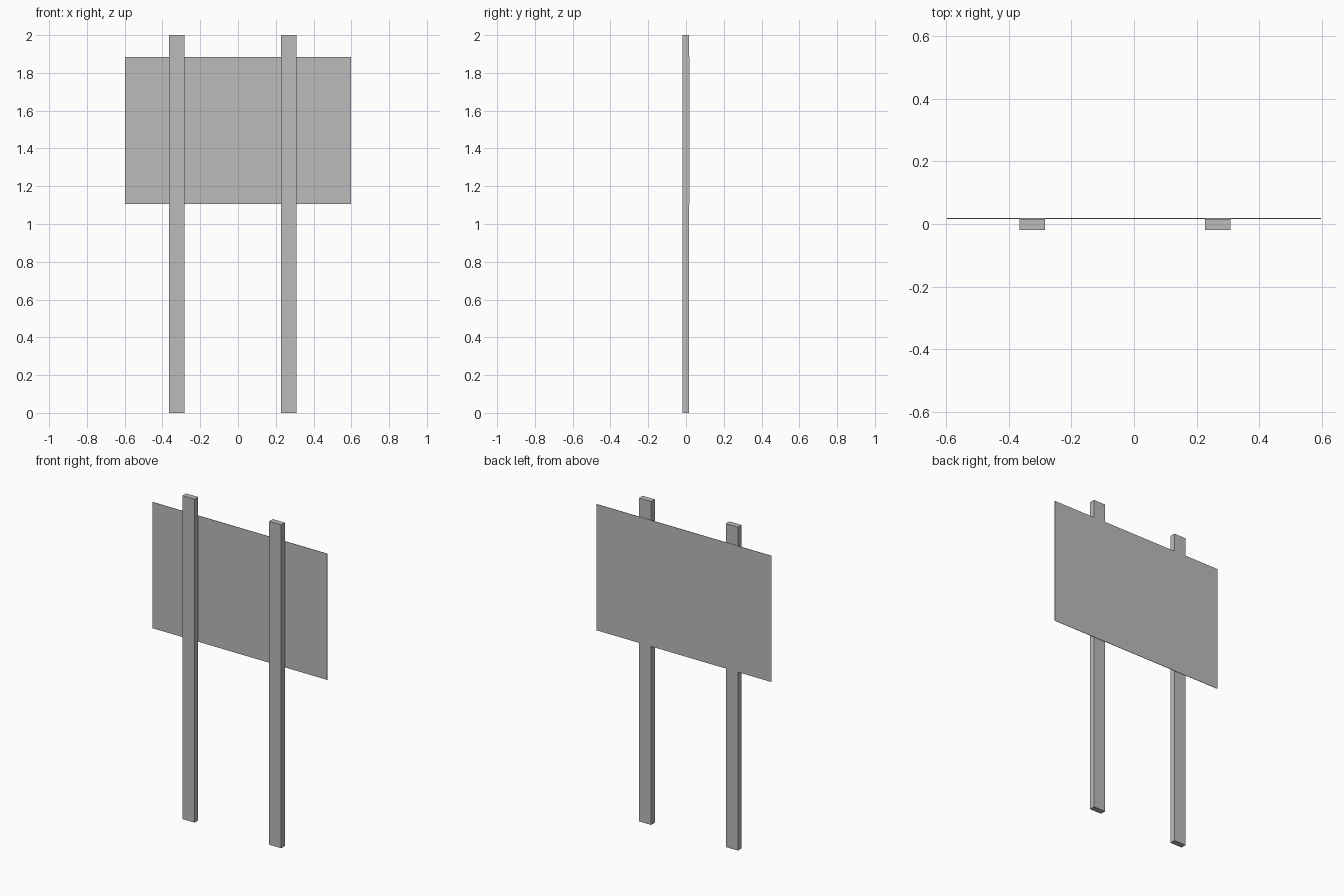
import bpy

cube = bpy.data.objects.get("Cube")
if cube:
    bpy.data.objects.remove(cube, do_unlink=True)

grey = bpy.data.materials.new("plain grey")
grey.use_nodes = True
colour = (0.5, 0.5, 0.5, 1)
grey.diffuse_color = colour
grey.node_tree.nodes["Principled BSDF"].inputs["Base Color"].default_value = colour


def box(name, low, high):
    """Box between two opposite corners."""
    bpy.ops.mesh.primitive_cube_add(size=1)
    obj = bpy.context.object
    obj.name = name
    for v in obj.data.vertices:
        v.co = [h if c > 0 else l for c, l, h in zip(v.co, low, high)]
    obj.data.materials.append(grey)
    return obj


front, joint, back = -0.019, 0.0165, 0.019

# Two upright posts
for name, x in (("right_post", -0.325), ("left_post", 0.268)):
    box(name, (x - 0.041, front, 0), (x + 0.041, joint, 2))

# Thin sign board fixed to the back of the posts
box("sign_board", (-0.598, joint, 1.105), (0.598, back, 1.885))
